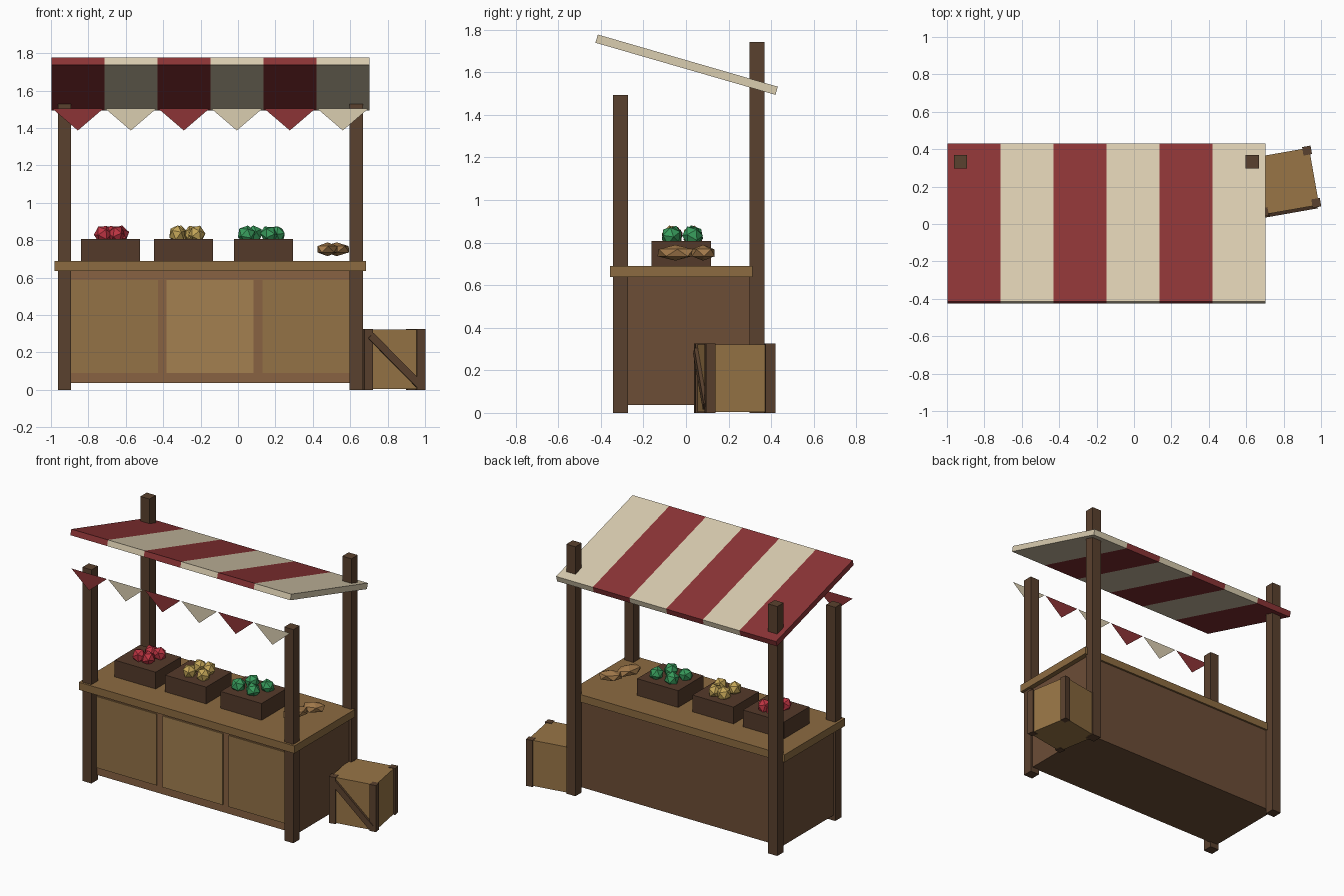
import bpy, bmesh, math, random
from mathutils import Vector, Matrix

if "Cube" in bpy.data.objects:
    bpy.data.objects.remove(bpy.data.objects["Cube"])

random.seed(4)


def mat(name, r, g, b):
    m = bpy.data.materials.new(name)
    lin = [(c / 255 / 12.92) if c < 11 else ((c / 255 + 0.055) / 1.055) ** 2.4 for c in (r, g, b)]
    m.diffuse_color = (*lin, 1)
    m.use_nodes = True
    m.node_tree.nodes["Principled BSDF"].inputs["Base Color"].default_value = m.diffuse_color
    return m


POST = mat("dark_wood", 90, 65, 46)
BODY = mat("brown_wood", 108, 77, 54)
FRAME = mat("frame_wood", 136, 98, 66)
TOP = mat("counter_wood", 140, 107, 65)
PANEL = mat("panel_wood", 147, 114, 70)
PANEL_LIGHT = mat("light_panel_wood", 163, 128, 80)
TRAY = mat("tray_wood", 84, 58, 42)
CRATE = mat("crate_wood", 152, 117, 70)
RED = mat("red_cloth", 140, 52, 54)
CREAM = mat("cream_cloth", 218, 205, 176)
FRUIT_RED = mat("red_produce", 190, 52, 66)
FRUIT_YELLOW = mat("yellow_produce", 196, 166, 88)
FRUIT_GREEN = mat("green_produce", 56, 156, 92)
BREAD = mat("bread", 160, 120, 74)


def finish(name, bm, mats):
    me = bpy.data.meshes.new(name)
    bm.to_mesh(me)
    bm.free()
    for m in mats:
        me.materials.append(m)
    ob = bpy.data.objects.new(name, me)
    bpy.context.collection.objects.link(ob)
    return ob


def block(name, m, size, loc, rot=(0, 0, 0)):
    bm = bmesh.new()
    bmesh.ops.create_cube(bm, size=1)
    bmesh.ops.scale(bm, vec=size, verts=bm.verts)
    ob = finish(name, bm, [m])
    ob.location, ob.rotation_euler = loc, rot
    return ob


def span(name, m, x, y, z):
    return block(name, m, (x[1] - x[0], y[1] - y[0], z[1] - z[0]),
                 (sum(x) / 2, sum(y) / 2, sum(z) / 2))


def lump(name, m, loc, radii, rot):
    bm = bmesh.new()
    bmesh.ops.create_icosphere(bm, subdivisions=1, radius=1)
    bmesh.ops.scale(bm, vec=radii, verts=bm.verts)
    ob = finish(name, bm, [m])
    ob.location, ob.rotation_euler = loc, rot


# Four posts, the back pair taller
for side, x in (("left", -0.963), ("right", 0.597)):
    span(f"front_post_{side}", POST, (x, x + 0.07), (-0.342, -0.272), (0, 1.492))
    span(f"back_post_{side}", POST, (x, x + 0.07), (0.298, 0.368), (0, 1.742))

# Counter body, front frame, top board and front panels
span("counter_body", BODY, (-0.95, 0.65), (-0.272, 0.30), (0.037, 0.64))
span("front_frame", FRAME, (-0.93, 0.63), (-0.28, -0.27), (0.037, 0.64))
span("counter_top", TOP, (-0.98, 0.685), (-0.357, 0.313), (0.637, 0.69))
for i, (a, b) in enumerate(((-0.90, -0.428), (-0.382, 0.083), (0.13, 0.60))):
    span(f"front_panel_{i + 1}", PANEL_LIGHT if i == 1 else PANEL,
         (a, b), (-0.288, -0.275), (0.09, 0.588))

# Sloping striped canopy
STRIPES, W = 6, 1.7 / 6
bm = bmesh.new()
bmesh.ops.create_cube(bm, size=1)
bmesh.ops.scale(bm, vec=(1.7, 0.88, 0.04), verts=bm.verts)
for i in range(1, STRIPES):
    bmesh.ops.bisect_plane(bm, geom=bm.verts[:] + bm.edges[:] + bm.faces[:],
                           plane_co=(-0.85 + i * W, 0, 0), plane_no=(1, 0, 0))
for f in bm.faces:
    stripe = int((f.calc_center_median().x + 0.85) / W - 1e-4)
    f.material_index = stripe % 2
canopy = finish("canopy", bm, [RED, CREAM])
canopy.location = (-0.148, 0.003, 1.635)
canopy.rotation_euler.x = math.radians(-16.15)

# Row of pennants along the front
for i in range(STRIPES):
    cx = -0.998 + (i + 0.5) * W
    bm = bmesh.new()
    bm.faces.new([bm.verts.new(p) for p in ((cx - 0.138, -0.42, 1.505),
                                            (cx, -0.42, 1.387),
                                            (cx + 0.138, -0.42, 1.505))])
    finish(f"pennant_{i + 1}", bm, [(RED, CREAM)[i % 2]])

# Trays with faceted produce
trays = (
    ("red", FRUIT_RED, -0.84, ((-0.722, -0.06), (-0.69, 0.03), (-0.63, 0.035), (-0.65, -0.06))),
    ("yellow", FRUIT_YELLOW, -0.45, ((-0.325, -0.07), (-0.315, 0.03), (-0.245, 0.03), (-0.22, -0.065))),
    ("green", FRUIT_GREEN, -0.022, ((0.045, -0.06), (0.085, 0.035), (0.165, -0.07), (0.207, 0.03))),
)
for name, m, x, spots in trays:
    span(f"{name}_tray", TRAY, (x, x + 0.317), (-0.161, 0.118), (0.69, 0.807))
    for i, (px, py) in enumerate(spots):
        lump(f"{name}_produce_{i + 1}", m, (px, py, 0.832), (0.05, 0.05, 0.046),
             [random.uniform(0, 6.28) for _ in range(3)])

# Loaves on the counter
lump("loaf_1", BREAD, (0.528, 0.08, 0.752), (0.082, 0.056, 0.037), (0, 0, math.radians(30)))
lump("loaf_2", BREAD, (0.478, -0.05, 0.752), (0.1, 0.056, 0.037), (0, 0, math.radians(70)))

# Turned crate beside the stall, with corner posts and a diagonal brace
TURN = math.radians(10)
base = Matrix.Translation((0.81, 0.228, 0)) @ Matrix.Rotation(TURN, 4, 'Z')
block("crate_box", CRATE, (0.31, 0.31, 0.318), base @ Vector((0, 0, 0.163)), (0, 0, TURN))
for sx in (-1, 1):
    for sy in (-1, 1):
        block(f"crate_post_{'right' if sx > 0 else 'left'}_{'back' if sy > 0 else 'front'}", POST,
              (0.046, 0.046, 0.325), base @ Vector((sx * 0.142, sy * 0.142, 0.1625)), (0, 0, TURN))
block("crate_brace", POST, (0.37, 0.02, 0.04), base @ Vector((0, -0.162, 0.16)),
      (0, math.radians(45), TURN))
